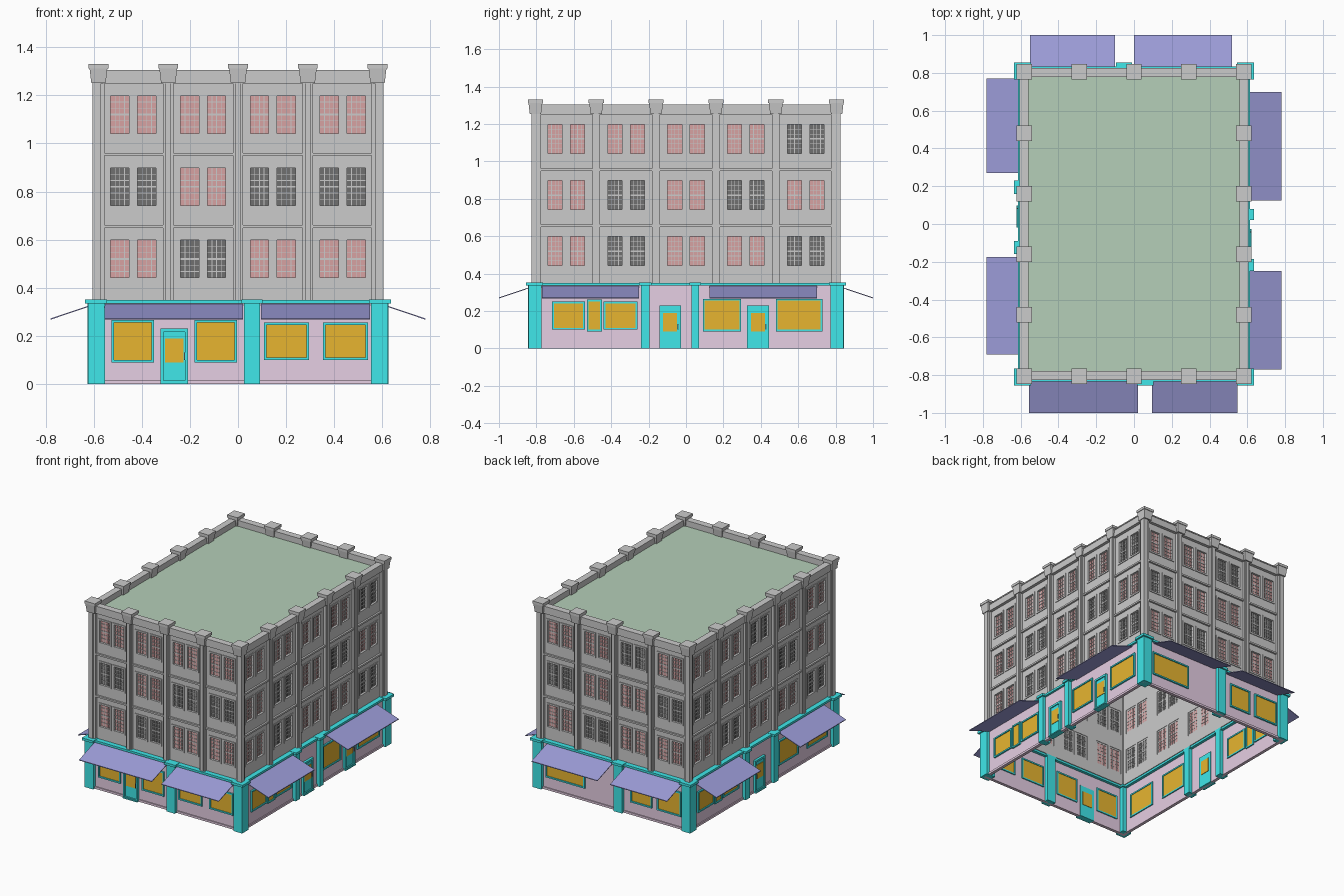
import bpy, bmesh
from mathutils import Vector

if "Cube" in bpy.data.objects:
    bpy.data.objects.remove(bpy.data.objects["Cube"])

COLORS = {
    "teal": (0.05, 0.80, 0.82, 1), "pink": (0.79, 0.62, 0.77, 1),
    "orange": (0.80, 0.46, 0.03, 1), "navy": (0.33, 0.33, 0.68, 1),
    "green": (0.46, 0.62, 0.48, 1), "red": (0.68, 0.36, 0.36, 1),
    "dark": (0.16, 0.16, 0.16, 1),
}
MATS = {}
for n, c in COLORS.items():
    MATS[n] = bpy.data.materials.new(n)
    MATS[n].diffuse_color = c

parts = {}  # name -> (bmesh, material name)


def prism(name, mat, lower, upper):
    """Hexahedron between two matching quads of points."""
    bm = parts.setdefault(name, (bmesh.new(), mat))[0]
    a = [bm.verts.new(p) for p in lower]
    b = [bm.verts.new(p) for p in upper]
    fs = [bm.faces.new(a), bm.faces.new(b)]
    for i in range(4):
        j = (i + 1) % 4
        fs.append(bm.faces.new((a[i], a[j], b[j], b[i])))
    bmesh.ops.recalc_face_normals(bm, faces=fs)


def rect(x0, x1, y0, y1, z):
    return [Vector(p) for p in ((x0, y0, z), (x1, y0, z), (x1, y1, z), (x0, y1, z))]


def wbox(name, mat, x0, x1, y0, y1, z0, z1):
    prism(name, mat, rect(x0, x1, y0, y1, z0), rect(x0, x1, y0, y1, z1))


class Side:
    """One facade: u runs along it, d is measured outward from its wall line."""

    def __init__(self, name, axis, sign):
        self.name, self.axis, self.sign = name, axis, sign
        self.line = 0.605 if axis == 0 else 0.825
        self.half = 0.825 if axis == 0 else 0.605

    def pt(self, u, d, z):
        w = self.sign * (self.line + d)
        return Vector((w, u, z)) if self.axis == 0 else Vector((u, w, z))

    def box(self, part, mat, u0, u1, d0, d1, z0, z1):
        q = [[self.pt(u, d, z) for u, d in ((u0, d0), (u1, d0), (u1, d1), (u0, d1))]
             for z in (z0, z1)]
        prism(self.name + "_" + part, mat, *q)

    def ring(self, part, mat, u0, u1, z0, z1, t, d0, d1):
        self.box(part, mat, u0, u0 + t, d0, d1, z0, z1)
        self.box(part, mat, u1 - t, u1, d0, d1, z0, z1)
        self.box(part, mat, u0 + t, u1 - t, d0, d1, z0, z0 + t)
        self.box(part, mat, u0 + t, u1 - t, d0, d1, z1 - t, z1)

    # upper storeys -------------------------------------------------
    def sash(self, c, z0, z1, colour):
        w = 0.05
        self.ring("window_frames", None, c - w, c + w, z0, z1, 0.012, -0.042, -0.020)
        a, b, p, q = c - w + 0.012, c + w - 0.012, z0 + 0.012, z1 - 0.012
        self.box("panes_" + colour, colour, a, b, -0.040, -0.036, p, q)
        for i in range(1, 4):
            u = a + (b - a) * i / 4
            self.box("muntins", None, u - .0015, u + .0015, -0.042, -0.032, p, q)
        for i in range(1, 6):
            z, t = p + (q - p) * i / 6, (0.004 if i == 3 else 0.0015)
            self.box("muntins", None, a, b, -0.042, -0.032, z - t, z + t)

    def upper(self, piers, pattern):
        lo, hi = -0.045, -0.025
        sills = [0.43, 0.73, 1.03]
        for k, c in enumerate(piers):
            if 0 < k < len(piers) - 1:
                self.box("pilasters", None, c - .021, c + .021, -.045, -.008, .35, 1.26)
                self.box("pilasters", None, c - .012, c + .012, -.045, 0, .35, 1.26)
        for k in range(len(piers) - 1):
            a, b = piers[k], piers[k + 1]
            m, off = (a + b) / 2, 0.056 if self.axis else 0.060
            # wall made of bands and posts around the openings
            edges = [0.35] + [z for s in sills for z in (s, s + 0.18)] + [1.26]
            for i in range(0, 8, 2):
                self.box("upper_wall", None, a, b, lo, hi, edges[i], edges[i + 1])
            cuts = [a, m - off - .05, m - off + .05, m + off - .05, m + off + .05, b]
            for s in sills:
                for i in (0, 2, 4):
                    self.box("upper_wall", None, cuts[i], cuts[i + 1], lo, hi, s, s + 0.18)
            for z in (0.655, 0.955):
                self.box("string_courses", None, a + .02, b - .02, hi, hi + .013, z - .006, z + .006)
            for r, s in enumerate(sills):
                col = "red" if pattern[r][k] == "R" else "dark"
                for c in (m - off, m + off):
                    self.sash(c, s, s + 0.18, col)
        # parapet with a thin coping
        h = self.half
        self.box("parapet", None, -h, h, -.045, -.004, 1.25, 1.297)
        self.box("parapet", None, -h, h, -.047, 0.0, 1.297, 1.305)

    # shop level ----------------------------------------------------
    def shop(self, columns, windows, doors, awnings):
        h = self.half
        self.box("shop_wall", "pink", -h, h, -.020, -.005, 0, .335)
        self.box("plinth", "pink", -h, h, -.005, .002, 0, .015)
        self.box("cornice", "teal", -h - .01, h + .01, -.04, .010, .335, .350)
        for a, b in columns:
            self.box("columns", "teal", a, b, -.045, .020, 0, .335)
            self.box("columns", "teal", a - .01, b + .01, -.045, .030, .335, .352)
        for a, b, z0, z1 in windows:
            self.ring("shop_frames", "teal", a, b, z0, z1, .010, -.028, .006)
            self.box("shop_glass", "orange", a + .01, b - .01, -.024, -.001, z0 + .01, z1 - .01)
        for c in doors:
            a, b = c - .058, c + .058
            self.box("doors", "teal", a, b, -.026, .004, 0, .23)
            self.box("door_steps", "teal", a, b, .004, .018, 0, .008)
            self.ring("doors", "teal", a, b, 0, .23, .014, -.026, .012)
            self.box("door_glass", "orange", c - .038, c + .038, -.029, .007, .09, .19)
            self.box("door_handles", "dark", b - .018, b - .013, .004, .017, .10, .13)
        out = 0.175
        for a, b in awnings:
            top = [self.pt(a, -.012, .335), self.pt(b, -.012, .335),
                   self.pt(b, out, .272), self.pt(a, out, .272)]
            prism(self.name + "_awnings", "navy", [p - Vector((0, 0, .005)) for p in top], top)


px = [-0.58, -0.29, 0, 0.29, 0.58]
py = [-0.80, -0.48, -0.16, 0.16, 0.48, 0.80]

# rows run bottom to top; R = red blinds, D = dark
front = Side("front", 1, -1)
front.upper(px, ["RDRR", "DRDD", "RRRR"])
front.shop([(.025, .092)],
           [(-.525, -.35, .09, .265), (-.18, -.005, .09, .265),
            (.108, .295, .10, .255), (.354, .54, .10, .255)],
           [-.265], [(-.555, .02), (.095, .548)])

back = Side("back", 1, 1)
back.upper(px, ["RRDR", "DRRD", "RDRR"])
back.shop([(-.085, -.02)],
          [(.22, .53, .09, .26), (-.31, -.14, .09, .265), (-.54, -.35, .09, .265)],
          [], [(-.55, -.10), (0, .52)])

right = Side("right", 0, 1)
right.upper(py, ["RDRRD", "RDRDR", "RRRRD"])
right.shop([(-.24, -.195), (.03, .07)],
           [(-.717, -.54, .10, .25), (-.53, -.45, .09, .26), (-.44, -.26, .10, .25),
            (.09, .295, .09, .265), (.48, .73, .09, .265)],
           [-.085, .385], [(-.77, -.25), (.125, .70)])

left = Side("left", 0, -1)
left.upper(py, ["DRRDR", "RDRRD", "RRDRR"])
left.shop([(-.15, -.10), (.17, .22)],
          [(.55, .73, .10, .25), (.46, .54, .09, .26), (.27, .45, .10, .25),
           (-.40, -.18, .09, .265), (-.73, -.50, .09, .265)],
          [.04], [(.27, .77), (-.69, -.175)])

# corner piers for both levels
for sx in (-1, 1):
    for sy in (-1, 1):
        def corner(name, mat, o, w, z0, z1):
            xs = sorted((sx * (.605 + o), sx * (.605 + o - w)))
            ys = sorted((sy * (.825 + o), sy * (.825 + o - w)))
            wbox(name, mat, *xs, *ys, z0, z1)
        corner("corner_piers", None, -.008, .042, .35, 1.26)
        corner("corner_piers", None, 0, .035, .35, 1.26)
        corner("corner_columns", "teal", .018, .07, 0, .335)
        corner("corner_columns", "teal", .030, .09, .335, .352)

# flared caps on the parapet
spots = [(x, s * .805) for x in px for s in (-1, 1)]
spots += [(s * .58, y) for y in py[1:-1] for s in (-1, 1)]
for x, y in spots:
    def sq(r, z):
        return rect(x - r, x + r, y - r, y + r, z)
    prism("parapet_caps", None, sq(.030, 1.252), sq(.037, 1.312))
    prism("parapet_caps", None, sq(.041, 1.312), sq(.041, 1.33))

# roof deck
wbox("roof", "green", -.57, .57, -.79, .79, 1.25, 1.262)

for name, (bm, mat) in parts.items():
    me = bpy.data.meshes.new(name)
    bm.to_mesh(me)
    bm.free()
    if mat:
        me.materials.append(MATS[mat])
    bpy.context.collection.objects.link(bpy.data.objects.new(name, me))

for m in bpy.data.materials:
    if m.users and not m.is_grease_pencil:
        m.use_nodes = True
        m.node_tree.nodes["Principled BSDF"].inputs["Base Color"].default_value = m.diffuse_color
